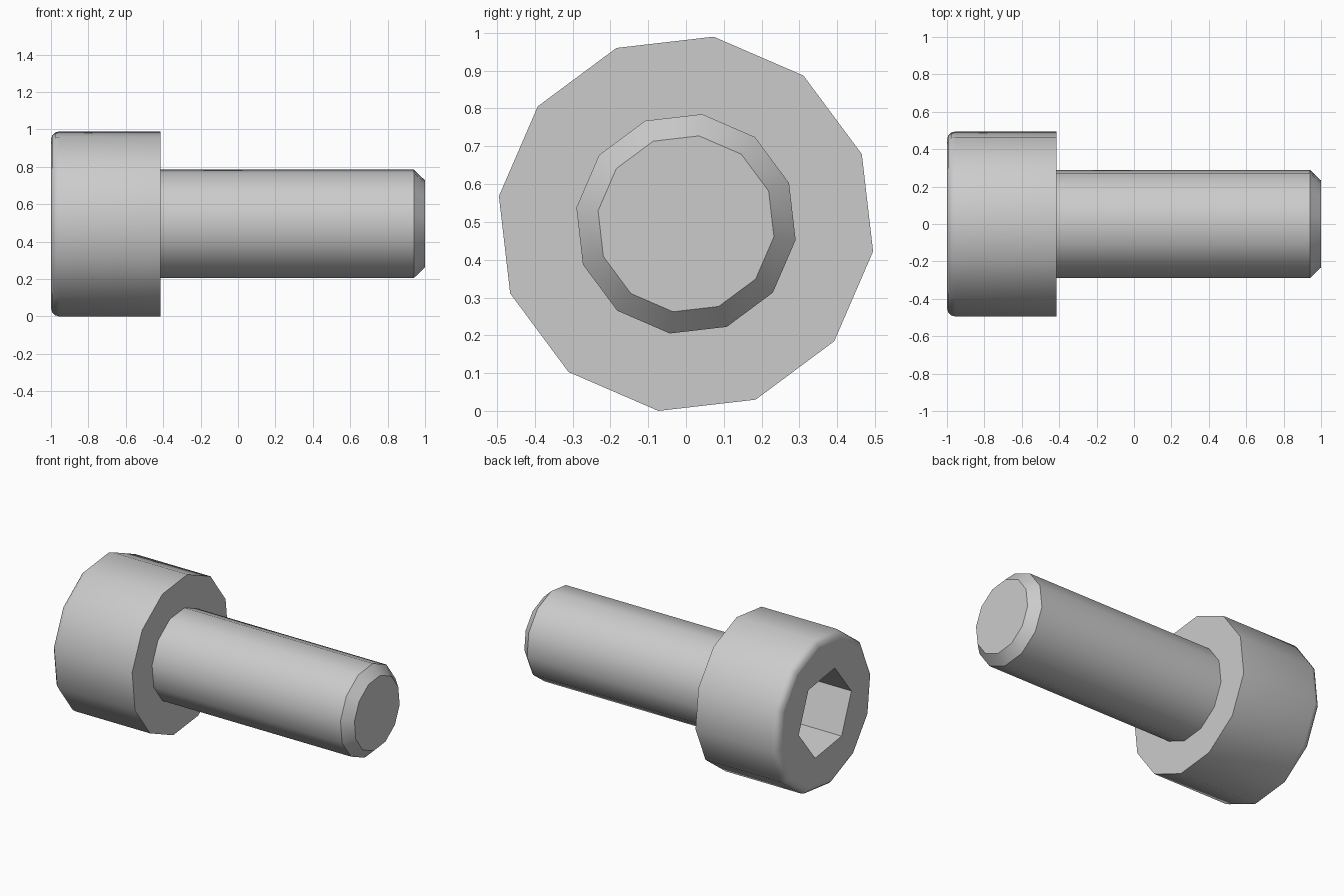
import bpy, bmesh, math

old = bpy.data.objects.get("Cube")
if old:
    bpy.data.objects.remove(old, do_unlink=True)

AXIS_Z = 0.495            # height of the bolt axis
TURN = math.radians(-8.4)  # roll of the facets about the axis
SIDES = 12

steel = bpy.data.materials.new("grey steel")
steel.use_nodes = True
grey = (0.6, 0.6, 0.6, 1)
steel.diffuse_color = grey
steel.node_tree.nodes["Principled BSDF"].inputs["Base Color"].default_value = grey


def ring(bm, x, radius, sides):
    """Polygon of vertices around the x axis."""
    verts = []
    for i in range(sides):
        a = TURN + i * math.tau / sides
        verts.append(bm.verts.new((x, radius * math.cos(a),
                                   AXIS_Z + radius * math.sin(a))))
    return verts


def bridge(bm, a, b, smooth):
    for i in range(len(a)):
        j = (i + 1) % len(a)
        bm.faces.new((a[i], a[j], b[j], b[i])).smooth = smooth


bm = bmesh.new()

# Outer profile: rounded head rim, head side, underside, shank, chamfered tip
fillet = 0.045
profile = []
for step in range(4):
    t = step / 3 * math.pi / 2
    profile.append((-1 + fillet * (1 - math.sin(t)), 0.5 - fillet * (1 - math.cos(t))))
profile.reverse()
profile += [(-0.415, 0.5), (-0.415, 0.293), (0.94, 0.293), (1.0, 0.235)]
rings = [ring(bm, x, r, SIDES) for x, r in profile]
for (p, a), (q, b) in zip(zip(profile, rings), zip(profile[1:], rings[1:])):
    bridge(bm, a, b, smooth=p[0] != q[0])
bm.faces.new(rings[-1])

# Hexagonal socket: face around the opening, walls and floor
rim = ring(bm, -1, 0.274, 6)
floor = ring(bm, -0.7, 0.274, 6)
outer = rings[0]
for k in range(6):
    n = (k + 1) % 6
    bm.faces.new((outer[2 * k], outer[2 * k + 1], outer[2 * n], rim[n], rim[k]))
bridge(bm, rim, floor, smooth=False)
bm.faces.new(floor)

# Keep the shoulder and the tip chamfer crisp
bmesh.ops.recalc_face_normals(bm, faces=bm.faces)
for e in bm.edges:
    if e.calc_face_angle(0) > math.radians(31):
        e.smooth = False

mesh = bpy.data.meshes.new("socket_head_bolt")
bm.to_mesh(mesh)
bm.free()
mesh.materials.append(steel)
bolt = bpy.data.objects.new("socket_head_bolt", mesh)
bpy.context.collection.objects.link(bolt)
